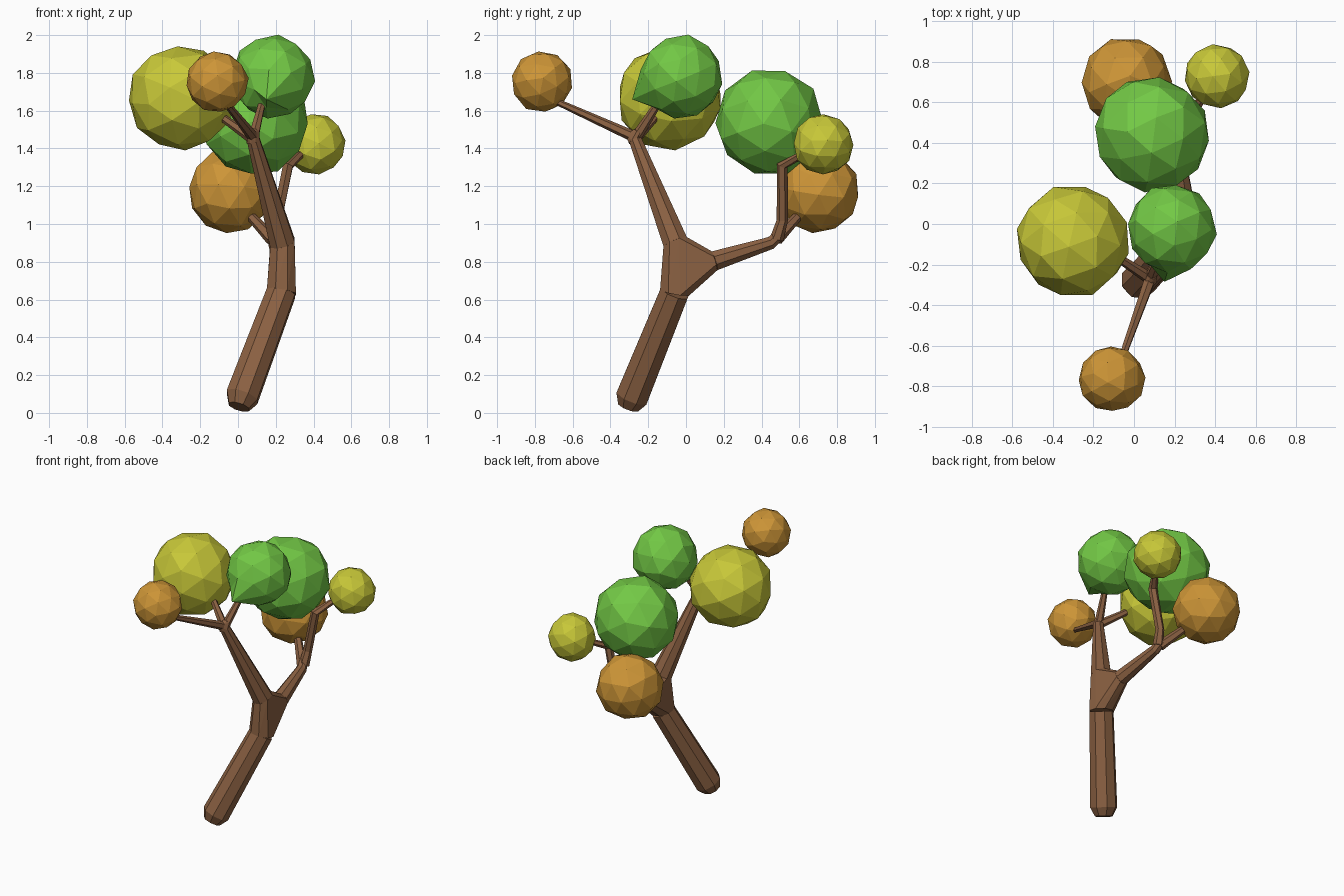
import bpy, bmesh, math, random
from mathutils import Vector, Euler

if "Cube" in bpy.data.objects:
    bpy.data.objects.remove(bpy.data.objects["Cube"])

random.seed(4)


def material(name, rgb):
    m = bpy.data.materials.new(name)
    m.diffuse_color = (*rgb, 1)
    m.use_nodes = True
    m.node_tree.nodes["Principled BSDF"].inputs["Base Color"].default_value = m.diffuse_color
    return m


BARK = material("bark brown", (0.26, 0.12, 0.055))
YELLOW = material("leaf yellow", (0.58, 0.58, 0.04))
GREEN = material("leaf green", (0.17, 0.58, 0.06))
ORANGE = material("leaf orange", (0.61, 0.30, 0.038))


def finish(bm, name, mat):
    bmesh.ops.recalc_face_normals(bm, faces=bm.faces)
    mesh = bpy.data.meshes.new(name)
    bm.to_mesh(mesh)
    bm.free()
    mesh.materials.append(mat)
    ob = bpy.data.objects.new(name, mesh)
    bpy.context.collection.objects.link(ob)
    return ob


def ring(center, direction, radius, sides=8):
    d = Vector(direction).normalized()
    u = Vector((1, 0, 0))
    u = (u - d * u.dot(d)).normalized()
    v = d.cross(u)
    return [Vector(center) + radius * (math.cos(a) * u + math.sin(a) * v)
            for a in (2 * math.pi * (i + 0.5) / sides for i in range(sides))]


def tube(name, path, sides=8):
    """Path entries are (x, y, z, radius)."""
    bm = bmesh.new()
    pts = [Vector(p[:3]) for p in path]
    loops = []
    for i, p in enumerate(path):
        a, b = pts[max(i - 1, 0)], pts[min(i + 1, len(pts) - 1)]
        loops.append([bm.verts.new(c) for c in ring(pts[i], b - a, p[3], sides)])
    for lo, hi in zip(loops, loops[1:]):
        for i in range(sides):
            j = (i + 1) % sides
            bm.faces.new((lo[i], lo[j], hi[j], hi[i]))
    bm.faces.new(loops[0])
    bm.faces.new(loops[-1])
    return finish(bm, name, BARK)


def hull(name, rings):
    bm = bmesh.new()
    for r in rings:
        for c in ring(*r):
            bm.verts.new(c)
    res = bmesh.ops.convex_hull(bm, input=bm.verts)
    junk = [g for g in res["geom_interior"] if isinstance(g, bmesh.types.BMVert)]
    bmesh.ops.delete(bm, geom=junk, context='VERTS')
    return finish(bm, name, BARK)


# Leaning trunk and the fork that joins it to the two limbs
lean = (0.21, 0.23, 0.56)
tube("trunk", [(0.005, -0.305, 0.032, 0.06), (0.022, -0.285, 0.085, 0.092),
               (0.23, -0.06, 0.64, 0.082)])
front_dir, back_dir = (-0.155, -0.22, 0.56), (-0.03, 0.30, 0.09)
hull("trunk_fork", [((0.23, -0.06, 0.64), (0.1, 0.12, 0.6), 0.084),
                    ((0.235, -0.055, 0.90), front_dir, 0.072),
                    ((0.235, 0.15, 0.805), back_dir, 0.056)])

# Main limbs
tube("front_limb", [(0.235, -0.055, 0.90, 0.072), (0.08, -0.27, 1.45, 0.036)])
tube("back_limb", [(0.235, 0.15, 0.805, 0.056), (0.195, 0.45, 0.90, 0.036),
                   (0.18, 0.50, 0.95, 0.033)])

# Small branches
hull("front_limb_knot", [((0.08, -0.27, 1.44), front_dir, 0.038),
                         ((0.07, -0.30, 1.47), (-0.1, -0.35, 0.15), 0.024),
                         ((0.09, -0.25, 1.49), (0.04, 0.1, 0.15), 0.026)])
tube("front_twig", [(0.08, -0.27, 1.46, 0.03), (-0.07, -0.69, 1.65, 0.017)], 6)
tube("top_twig", [(0.08, -0.27, 1.45, 0.03), (0.13, -0.14, 1.65, 0.019)], 6)
tube("left_twig", [(0.08, -0.27, 1.45, 0.03), (-0.12, -0.14, 1.59, 0.019)], 6)
tube("back_twig", [(0.18, 0.48, 0.92, 0.035), (0.05, 0.61, 1.06, 0.024)], 6)
tube("right_twig", [(0.195, 0.48, 0.92, 0.036), (0.205, 0.51, 1.02, 0.03),
                    (0.265, 0.51, 1.31, 0.03), (0.34, 0.63, 1.375, 0.02)], 6)


def foliage(name, center, radius, mat, pull=None):
    bm = bmesh.new()
    bmesh.ops.create_icosphere(bm, subdivisions=2, radius=radius)
    rot = Euler([random.uniform(0, 6) for _ in range(3)]).to_matrix()
    for v in bm.verts:
        v.co = rot @ v.co * random.uniform(0.98, 1.03) + Vector(center)
    if pull:
        p = Vector(pull)
        min(bm.verts, key=lambda v: (v.co - p).length).co = p
    return finish(bm, name, mat)


# Foliage balls
foliage("foliage_left", (-0.30, -0.085, 1.668), 0.279, YELLOW)
foliage("foliage_front", (-0.11, -0.763, 1.753), 0.163, ORANGE)
foliage("foliage_top", (0.185, -0.025, 1.78), 0.221, GREEN, (0.15, -0.285, 1.66))
foliage("foliage_centre", (0.09, 0.445, 1.54), 0.284, GREEN)
foliage("foliage_back", (-0.04, 0.70, 1.175), 0.223, ORANGE)
foliage("foliage_right", (0.408, 0.727, 1.423), 0.160, YELLOW)
